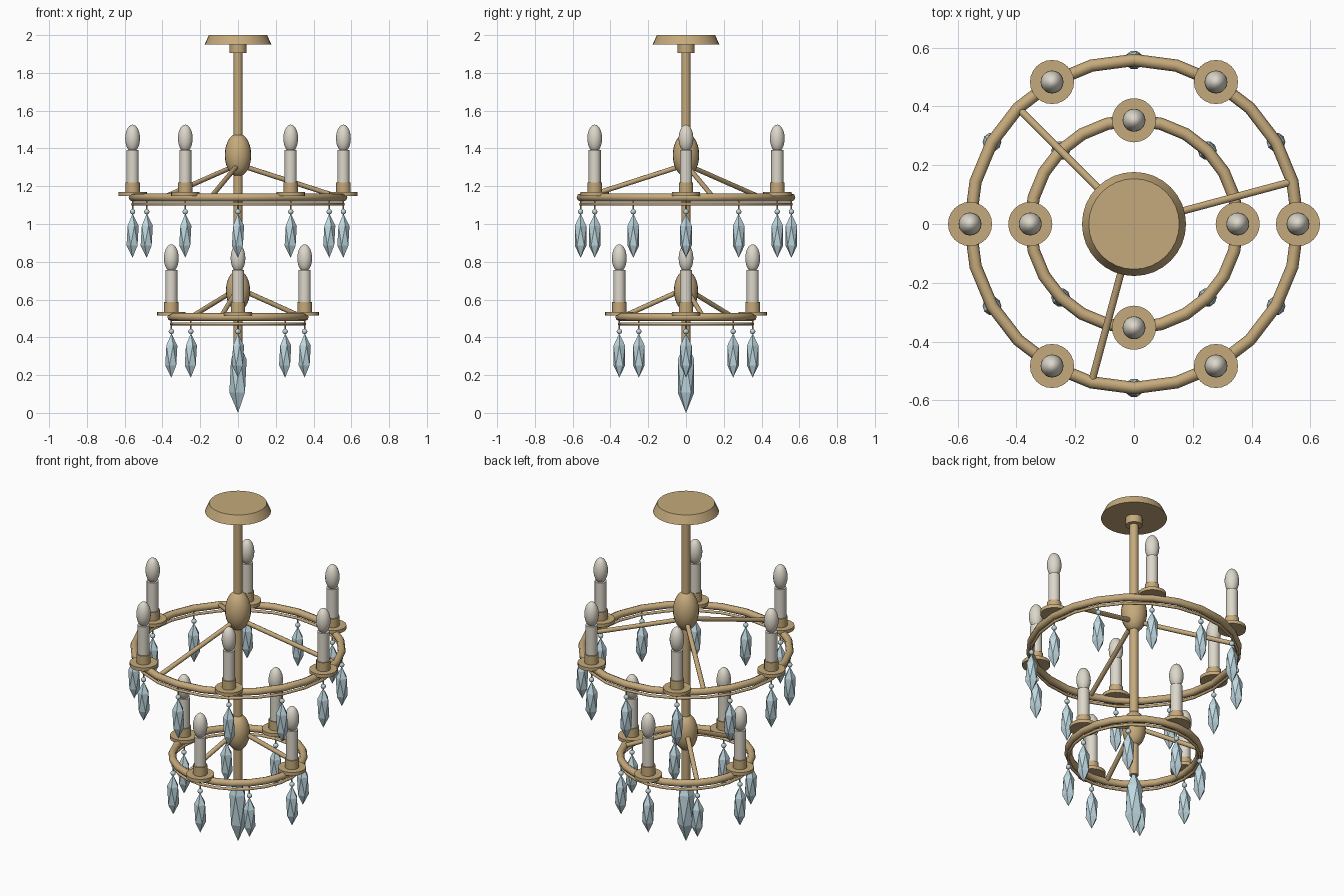
import bpy
import bmesh
from math import sin, cos, pi, radians
from mathutils import Vector, Matrix

if "Cube" in bpy.data.objects:
    bpy.data.objects.remove(bpy.data.objects["Cube"], do_unlink=True)


def material(name, rgb):
    m = bpy.data.materials.new(name)
    m.use_nodes = True
    m.diffuse_color = (*rgb, 1)
    m.node_tree.nodes["Principled BSDF"].inputs["Base Color"].default_value = (*rgb, 1)
    return m


BRASS = material("brass", (0.56, 0.40, 0.20))
IVORY = material("ivory_candle", (0.72, 0.68, 0.59))
CRYSTAL = material("pale_blue_crystal", (0.52, 0.69, 0.75))


def finish(name, bm, mat, smooth=True):
    mesh = bpy.data.meshes.new(name)
    bmesh.ops.recalc_face_normals(bm, faces=bm.faces)
    bm.to_mesh(mesh)
    bm.free()
    mesh.materials.append(mat)
    ob = bpy.data.objects.new(name, mesh)
    bpy.context.collection.objects.link(ob)
    if smooth:
        bpy.ops.object.select_all(action='DESELECT')
        ob.select_set(True)
        bpy.context.view_layer.objects.active = ob
        bpy.ops.object.shade_smooth_by_angle(angle=radians(50))
    return ob


def rod(name, a, b, r1, r2, mat, sides=24):
    """Cylinder or cone from point a to point b."""
    a, b = Vector(a), Vector(b)
    d = b - a
    turn = d.to_track_quat('Z', 'Y').to_matrix().to_4x4()
    bm = bmesh.new()
    bmesh.ops.create_cone(bm, cap_ends=True, segments=sides, radius1=r1, radius2=r2,
                          depth=d.length, matrix=Matrix.Translation((a + b) / 2) @ turn)
    return finish(name, bm, mat)


def upright(name, x, y, z1, z2, r, mat, sides=24):
    return rod(name, (x, y, z1), (x, y, z2), r, r, mat, sides)


def ellipsoid(name, centre, r, half, mat):
    bm = bmesh.new()
    bmesh.ops.create_uvsphere(bm, u_segments=20, v_segments=14, radius=1,
                              matrix=Matrix.Translation(centre) @ Matrix.Diagonal((r, r, half, 1)))
    return finish(name, bm, mat)


def gem(name, centre, r, half, angle=0):
    """Faceted drop: a stretched icosahedron."""
    bm = bmesh.new()
    bmesh.ops.create_icosphere(bm, subdivisions=1, radius=1,
                               matrix=Matrix.Translation(centre) @ Matrix.Rotation(angle, 4, 'Z')
                               @ Matrix.Diagonal((r, r, half, 1)))
    return finish(name, bm, CRYSTAL, smooth=False)


def ring(name, z, major, minor, segments=24, sides=8):
    bm = bmesh.new()
    loops = []
    for i in range(segments):
        a = 2 * pi * i / segments
        loop = []
        for j in range(sides):
            t = 2 * pi * j / sides
            r = major + minor * cos(t)
            loop.append(bm.verts.new((r * cos(a), r * sin(a), z + minor * sin(t))))
        loops.append(loop)
    for i in range(segments):
        p, q = loops[i], loops[(i + 1) % segments]
        for j in range(sides):
            k = (j + 1) % sides
            bm.faces.new((p[j], q[j], q[k], p[k]))
    return finish(name, bm, BRASS)


def candle(tier, x, y, z):
    upright(tier + "_drip_dish", x, y, z + 0.008, z + 0.028, 0.075, BRASS)
    upright(tier + "_candle_cup", x, y, z + 0.025, z + 0.08, 0.038, BRASS)
    upright(tier + "_candle", x, y, z + 0.08, z + 0.25, 0.032, IVORY)
    ellipsoid(tier + "_bulb", (x, y, z + 0.312), 0.039, 0.073, IVORY)


def pendant(tier, x, y, z, angle):
    upright(tier + "_hanger", x, y, z - 0.075, z - 0.01, 0.004, BRASS, 8)
    ellipsoid(tier + "_bead", (x, y, z - 0.076), 0.014, 0.014, CRYSTAL)
    gem(tier + "_crystal", (x, y, z - 0.203), 0.036, 0.117, angle)


def tier(name, z, radius, candles, crystals, hub_z, hub_r, hub_half, spoke_z):
    ring(name + "_ring", z, radius, 0.021)
    ring(name + "_lower_ring", z - 0.036, radius, 0.008)
    ellipsoid(name + "_hub", (0, 0, hub_z), hub_r, hub_half, BRASS)
    for deg in (15, 135, 255):
        a = radians(deg)
        rod(name + "_spoke", (0, 0, spoke_z), (radius * cos(a), radius * sin(a), z),
            0.013, 0.013, BRASS, 10)
    for i in range(candles):
        a = 2 * pi * i / candles
        candle(name, radius * cos(a), radius * sin(a), z)
    for i in range(crystals):
        a = 2 * pi * i / crystals
        pendant(name, radius * cos(a), radius * sin(a), z, 0)


# Ceiling canopy, collar and central stem
rod("ceiling_canopy", (0, 0, 1.95), (0, 0, 2.0), 0.177, 0.154, BRASS, 32)
upright("canopy_collar", 0, 0, 1.905, 1.955, 0.045, BRASS)
upright("central_stem", 0, 0, 0.36, 1.94, 0.024, BRASS, 16)

# Two tiers of candles and pendants
tier("upper", 1.141, 0.558, 6, 12, 1.365, 0.07, 0.115, 1.315)
tier("lower", 0.507, 0.353, 4, 8, 0.647, 0.064, 0.107, 0.66)

# Large drop at the bottom of the stem
gem("bottom_crystal", (0, 0, 0.195), 0.051, 0.195)
